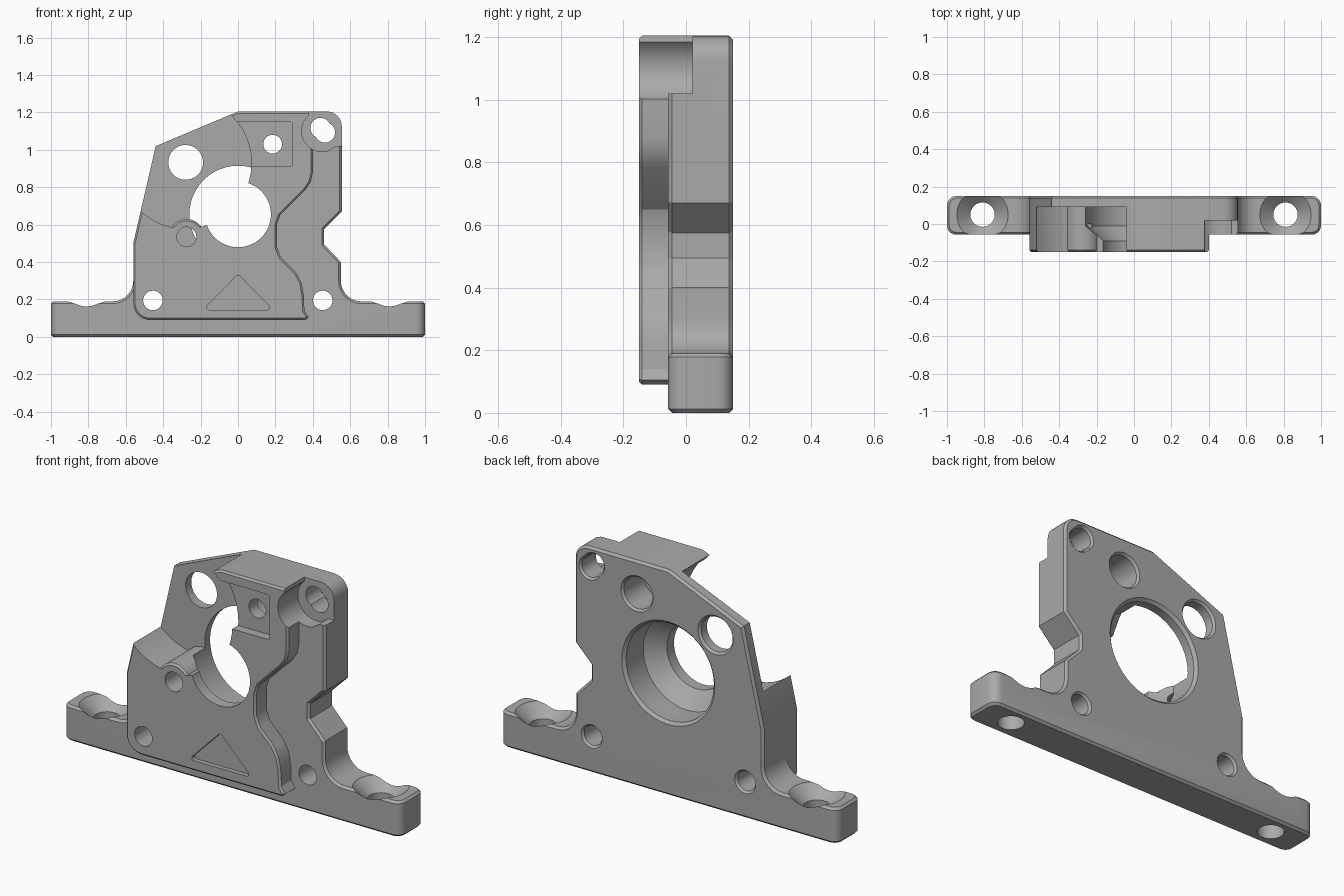
import bpy, bmesh
from math import sin, cos, pi, radians

if "Cube" in bpy.data.objects:
    bpy.data.objects.remove(bpy.data.objects["Cube"])

GREY = (0.4, 0.4, 0.4, 1)
grey = bpy.data.materials.new("machined grey")
grey.use_nodes = True
grey.diffuse_color = GREY
grey.node_tree.nodes["Principled BSDF"].inputs["Base Color"].default_value = GREY


def arc(cx, cz, r, a0, a1, n=8):
    """Points along a circular arc, angles in degrees."""
    angles = [radians(a0 + (a1 - a0) * i / n) for i in range(n + 1)]
    return [(cx + r * cos(a), cz + r * sin(a)) for a in angles]


def finish(name, bm):
    bmesh.ops.recalc_face_normals(bm, faces=bm.faces)
    mesh = bpy.data.meshes.new(name)
    bm.to_mesh(mesh)
    bm.free()
    mesh.materials.append(grey)
    ob = bpy.data.objects.new(name, mesh)
    bpy.context.collection.objects.link(ob)
    return ob


def prism(pts, y0, y1):
    """Bmesh of an x-z outline extruded along y."""
    bm = bmesh.new()
    front, back = ([bm.verts.new((x, y, z)) for x, z in pts] for y in (y0, y1))
    bm.faces.new(front)
    bm.faces.new(back)
    n = len(pts)
    for i in range(n):
        j = (i + 1) % n
        bm.faces.new((front[i], front[j], back[j], back[i]))
    bmesh.ops.recalc_face_normals(bm, faces=bm.faces)
    return bm


def turned(name, x, z, profile, sides=48):
    """Solid of revolution about a line along y; profile is (y, radius)."""
    bm = bmesh.new()
    rings = [[bm.verts.new((x + r * cos(2 * pi * i / sides), y,
                            z + r * sin(2 * pi * i / sides)))
              for i in range(sides)] for y, r in profile]
    bm.faces.new(rings[0])
    bm.faces.new(rings[-1])
    for a, b in zip(rings, rings[1:]):
        for i in range(sides):
            j = (i + 1) % sides
            bm.faces.new((a[i], a[j], b[j], b[i]))
    return finish(name, bm)


def combine(target, tool, operation="DIFFERENCE"):
    mod = target.modifiers.new("cut", "BOOLEAN")
    mod.operation, mod.object, mod.solver = operation, tool, "EXACT"
    bpy.context.view_layer.objects.active = target
    bpy.ops.object.modifier_apply(modifier=mod.name)
    bpy.data.objects.remove(tool)


def cut_prism(pts, y0, y1):
    combine(body, finish("cutter", prism(pts, y0, y1)))


def drill(x, z, profile):
    combine(body, turned("cutter", x, z, profile))


BACK, PLATE, FRONT = 0.15, -0.057, -0.15

# Foot and upright plate in one outline
upper_left = [(0, 1.205), (-0.44, 1.02), (-0.56, 0.5)]
outline = [(-1, 0), (1, 0), (1, 0.19)]
outline += arc(0.66, 0.30, 0.11, 270, 180)
outline += [(0.55, 0.4), (0.46, 0.495), (0.46, 0.575), (0.555, 0.67)]
outline += arc(0.475, 1.125, 0.08, 0, 90)
outline += upper_left
outline += arc(-0.67, 0.30, 0.11, 0, -90)
outline += [(-1, 0.19)]
bm = prism(outline, PLATE, BACK)
corners = [e for e in bm.edges
           if all(abs(v.co.x) > 0.99 for v in e.verts)
           and abs(e.verts[0].co.z - e.verts[1].co.z) > 0.1]
bmesh.ops.bevel(bm, geom=corners, offset=0.05, segments=5, profile=0.5,
                affect="EDGES")
rims = [e for e in bm.edges if e.calc_face_angle(0) > 0.6 and
        any(max(abs(f.normal.y), abs(f.normal.z)) > 0.99 for f in e.link_faces)
        and abs(e.verts[0].co.y - e.verts[1].co.y) < 0.16]
bmesh.ops.bevel(bm, geom=rims, offset=0.012, segments=1, affect="EDGES")
body = finish("motor_mount", bm)

# Raised front housing
housing = arc(-0.47, 0.18, 0.09, 180, 270)
housing += [(0.36, 0.09), (0.378, 0.105), (0.355, 0.14), (0.352, 0.22)]
housing += [(0.34, 0.29), (0.31, 0.345), (0.23, 0.425), (0.208, 0.48),
            (0.208, 0.6), (0.225, 0.65), (0.36, 0.785), (0.39, 0.83),
            (0.4, 0.88), (0.4, 1.205)]
housing += upper_left
bm = prism(housing, FRONT, 0.0)
rims = [e for e in bm.edges if all(v.co.y < FRONT + 0.001 for v in e.verts)]
bmesh.ops.bevel(bm, geom=rims, offset=0.01, segments=1, affect="EDGES")
combine(body, finish("housing", bm), "UNION")

# Round gear clearance, with a screw boss left standing in it
drill(-0.28, 0.93, [(-0.3, 0.352), (0.09, 0.352)])
combine(body, turned("boss", -0.275, 0.535,
                     [(FRONT, 0.085), (FRONT + 0.01, 0.095), (0.11, 0.095)]),
        "UNION")

# Stepped main bore, opening conically toward the back
drill(0, 0.655, [(-0.3, 0.176), (-0.09, 0.176), (-0.01, 0.26),
                 (0.135, 0.26), (0.15, 0.275), (0.2, 0.275)])

# Recess around the slotted ear
cut_prism(arc(0.45, 1.1, 0.11, 130, 290, 16)
          + [(0.52, 1.02), (0.7, 1.02), (0.7, 1.3), (0.37, 1.3)], -0.3, 0.02)

# Slotted ear hole
for d in (-0.012, 0.012):
    drill(0.453 + d, 1.105 - d, [(-0.3, 0.054), (0.138, 0.054),
                                 (0.15, 0.064), (0.2, 0.064)])

# Square pocket with a screw hole and a nut recess behind
cut_prism([(-0.1, 0.91), (0.28, 0.91), (0.29, 0.92), (0.29, 1.14),
           (0.28, 1.15), (-0.1, 1.15)], -0.3, -0.1)
drill(0.185, 1.03, [(-0.3, 0.05), (-0.03, 0.05), (-0.03, 0.085),
                    (0.138, 0.085), (0.15, 0.095), (0.2, 0.095)])

# Upper bearing hole, lower screw holes, blind boss hole
drill(-0.28, 0.933, [(-0.3, 0.093), (0.138, 0.093), (0.15, 0.104), (0.2, 0.104)])
for x in (-0.455, 0.453):
    drill(x, 0.195, [(-0.3, 0.052), (0.138, 0.052), (0.15, 0.062), (0.2, 0.062)])
drill(-0.275, 0.535, [(-0.3, 0.052), (0.0, 0.052)])

# Triangular recess
tri = arc(-0.157, 0.157, 0.012, 135, 270, 4) + arc(0.157, 0.157, 0.012, 270, 405, 4)
cut_prism(tri + arc(0, 0.317, 0.012, 45, 135, 4), -0.3, -0.125)

# Countersunk foot holes, drilled along z
for x in (-0.81, 0.81):
    tool = turned("cutter", 0, 0, [(-0.1, 0.065), (0.125, 0.065),
                                   (0.19, 0.137), (0.3, 0.137)])
    tool.rotation_euler.x = pi / 2
    tool.location = (x, 0.05, 0)
    bpy.context.view_layer.update()
    combine(body, tool)

# Smooth round walls, keep machined edges crisp
bpy.ops.object.select_all(action="DESELECT")
body.select_set(True)
bpy.context.view_layer.objects.active = body
bpy.ops.object.shade_smooth_by_angle(angle=radians(25))
